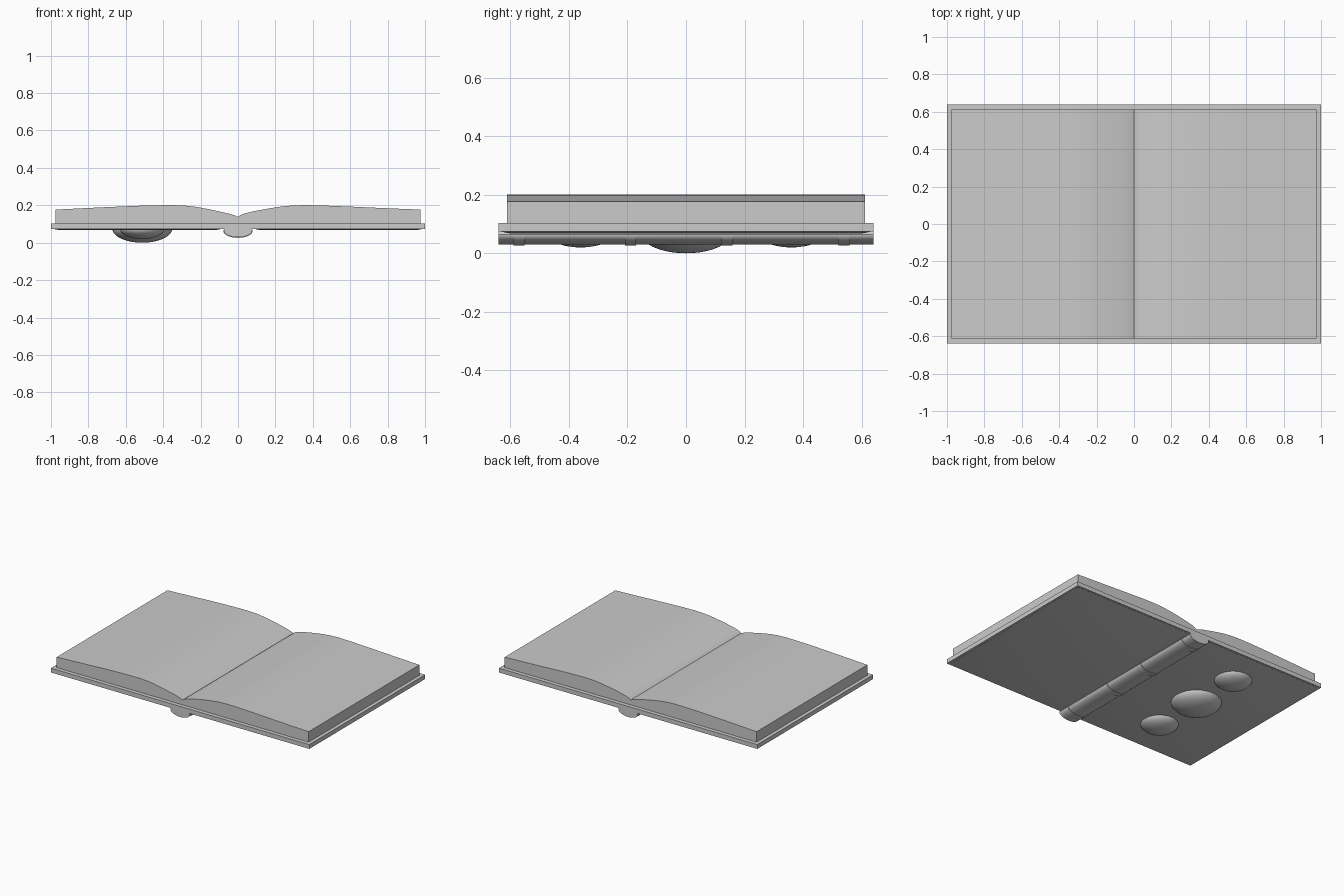
import bpy, bmesh, math

if "Cube" in bpy.data.objects:
    bpy.data.objects.remove(bpy.data.objects["Cube"])


def finish(name, bm):
    bmesh.ops.recalc_face_normals(bm, faces=bm.faces)
    me = bpy.data.meshes.new(name)
    bm.to_mesh(me)
    bm.free()
    ob = bpy.data.objects.new(name, me)
    bpy.context.collection.objects.link(ob)
    bpy.ops.object.select_all(action='DESELECT')
    ob.select_set(True)
    bpy.context.view_layer.objects.active = ob
    bpy.ops.object.shade_smooth_by_angle(angle=math.radians(30))
    return ob


def extrude_y(name, profile, y0, y1):
    """Extrude an (x, z) outline along y."""
    bm = bmesh.new()
    face = bm.faces.new([bm.verts.new((x, y0, z)) for x, z in profile])
    ext = bmesh.ops.extrude_face_region(bm, geom=[face])
    verts = [g for g in ext['geom'] if isinstance(g, bmesh.types.BMVert)]
    bmesh.ops.translate(bm, verts=verts, vec=(0, y1 - y0, 0))
    return finish(name, bm)


def spine_arc(grow=0.0, n=20):
    """Rounded underside of the spine, from left to right."""
    return [((0.075 + grow) * -math.cos(math.pi * i / n),
             0.064 - (0.034 + grow) * math.sin(math.pi * i / n))
            for i in range(n + 1)]


# Cover boards and rounded spine as one section
cover = [(-1, 0.104), (-1, 0.074), (-0.07, 0.074)] + spine_arc() + \
        [(0.07, 0.074), (1, 0.074), (1, 0.104)]
extrude_y("cover", cover, -0.64, 0.64)

# Raised bands across the spine
for i, y in enumerate((-0.57, -0.19, 0.14, 0.54)):
    extrude_y(f"spine_band_{i + 1}", spine_arc(0.004), y - 0.019, y + 0.019)

# Page block with curved open pages
pages = [(-0.975, 0.102), (-0.975, 0.177), (-0.75, 0.188), (-0.55, 0.197),
         (-0.44, 0.2), (-0.34, 0.201), (-0.28, 0.198), (-0.22, 0.191),
         (-0.15, 0.178), (-0.09, 0.165), (-0.05, 0.156), (-0.02, 0.147),
         (0, 0.138), (0.012, 0.147), (0.035, 0.156), (0.07, 0.165),
         (0.11, 0.173), (0.17, 0.184), (0.23, 0.193), (0.29, 0.199),
         (0.36, 0.201), (0.45, 0.199), (0.6, 0.193), (0.8, 0.184),
         (0.975, 0.177), (0.975, 0.102)]
extrude_y("pages", pages, -0.612, 0.612)

# Thin bevelled panels on the outside of each board
for side, name in ((-1, "left_panel"), (1, "right_panel")):
    bm = bmesh.new()
    rings = []
    for inset, z in ((0, 0.076), (0, 0.073), (0.025, 0.068)):
        x0, x1, y = 0.09 + inset, 0.985 - inset, 0.628 - inset
        rings.append([bm.verts.new((side * px, py, z)) for px, py in
                      ((x0, -y), (x1, -y), (x1, y), (x0, y))])
    for a, b in zip(rings, rings[1:]):
        for k in range(4):
            bm.faces.new((a[k], a[(k + 1) % 4], b[(k + 1) % 4], b[k]))
    bm.faces.new(rings[0])
    bm.faces.new(rings[-1])
    finish(name, bm)

# Domed bosses on the outside of the left board
for name, y, r, depth in (("large_boss", 0, 0.16, 0.075),
                          ("small_boss_front", -0.36, 0.12, 0.055),
                          ("small_boss_back", 0.36, 0.12, 0.055)):
    bm = bmesh.new()
    bmesh.ops.create_uvsphere(bm, u_segments=40, v_segments=24, radius=1)
    bmesh.ops.bisect_plane(bm, geom=bm.verts[:] + bm.edges[:] + bm.faces[:],
                           plane_co=(0, 0, 0.001), plane_no=(0, 0, 1),
                           clear_outer=True)
    bmesh.ops.scale(bm, vec=(r, r, depth), verts=bm.verts)
    bmesh.ops.translate(bm, vec=(-0.512, y, 0.075), verts=bm.verts)
    finish(name, bm)
